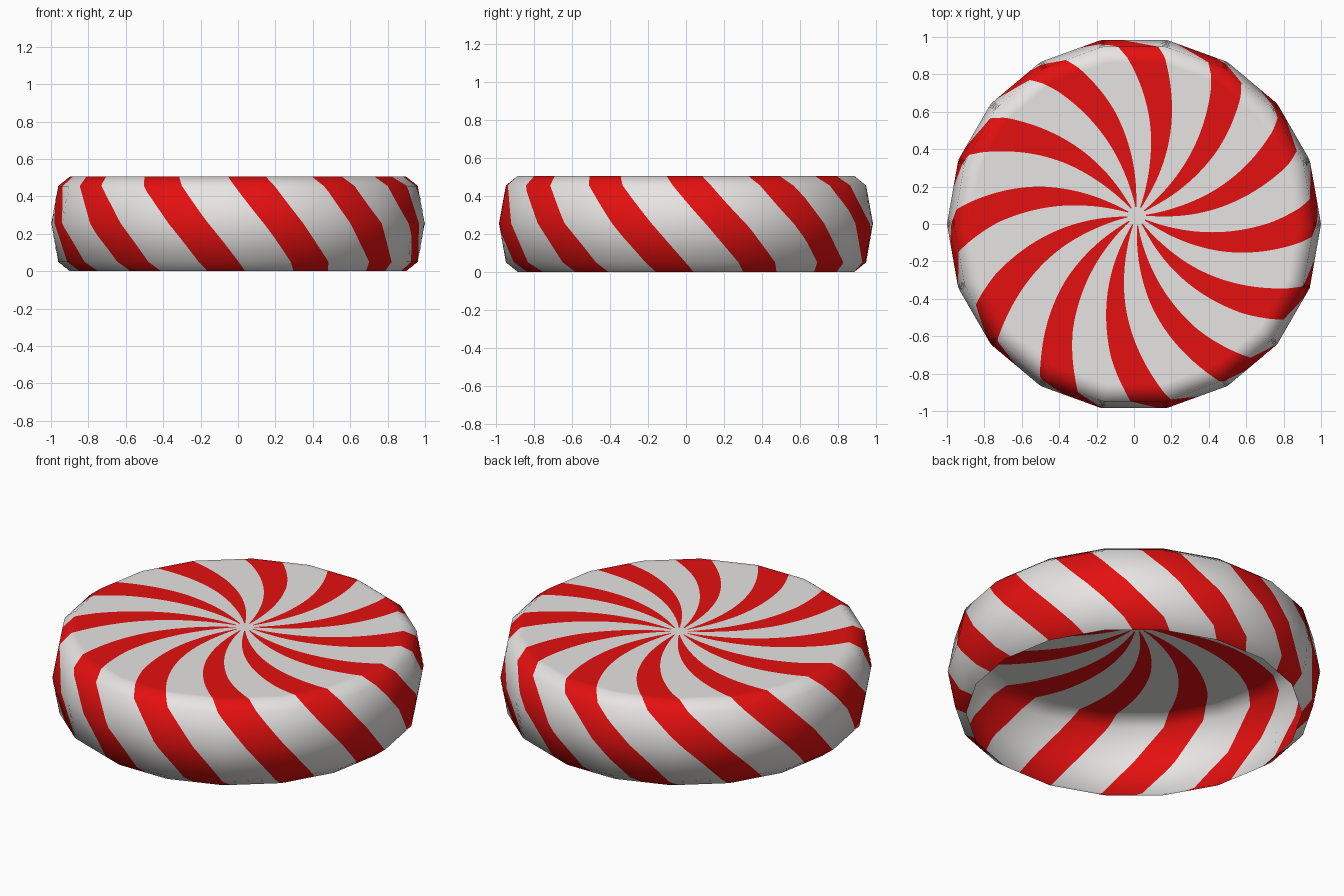
import bpy, math
from mathutils import Vector

if "Cube" in bpy.data.objects:
    bpy.data.objects.remove(bpy.data.objects["Cube"])

SIDES, STRIPES = 18, 12
RED_COLS, WHITE_COLS = 12, 14
STEP = 360 / STRIPES


def material(name, rgb):
    m = bpy.data.materials.new(name)
    m.diffuse_color = (*rgb, 1)
    m.use_nodes = True
    m.node_tree.nodes["Principled BSDF"].inputs["Base Color"].default_value = m.diffuse_color
    return m


# profile from the top edge down to the open bottom: radius, height, normal
PROFILE = [
    (0.90, 0.505, (0.25, 0.97)),
    (0.963, 0.455, (0.80, 0.60)),
    (1.00, 0.255, (1.0, 0.0)),
    (0.963, 0.05, (0.80, -0.60)),
    (0.90, 0.0, (0.60, -0.80)),
]


def lerp(a, b, t):
    return a + (b - a) * t


# rows: radius, height, normal, stripe centre angle, sine wobble, red share
rows = []
for i in range(33):
    r = lerp(0.05, 0.90, i / 32)
    k = r / 0.9
    share = 0.43 - 0.2 * math.exp(-(r - 0.05) / 0.08)
    nr = (0.0, 1.0) if i < 32 else PROFILE[0][2]
    rows.append((r, 0.505, nr, 64 + 29 * r ** 1.25, -3.7 * k, share))
for (r0, z0, n0), (r1, z1, n1) in zip(PROFILE, PROFILE[1:]):
    for i in range(1, 7):
        t = i / 6
        z = lerp(z0, z1, t)
        d = 1 - z / 0.505
        n = (lerp(n0[0], n1[0], t), lerp(n0[1], n1[1], t))
        rows.append((lerp(r0, r1, t), z, n, 89.4 + 26.6 * d, -3.7 * (1 - d), 0.43))


def columns(share):
    """Angles of the grid columns, relative to the first stripe centre."""
    half = STEP * share / 2
    out = []
    for k in range(STRIPES):
        c = k * STEP
        out += [c + lerp(-half, half, j / RED_COLS) for j in range(RED_COLS)]
        out += [c + lerp(half, STEP - half, j / WHITE_COLS) for j in range(WHITE_COLS)]
    return out


PER = RED_COLS + WHITE_COLS
COLS = PER * STRIPES
OFFSET = Vector((0.015, 0.045, 0))       # the swirl starts slightly off centre
verts, normals = [], []
for r, z, n, base, wobble, share in rows:
    for a in columns(share):
        deg = base + a
        deg += wobble * math.sin(math.radians(deg))
        th = math.radians(deg)
        # clamp the circle to an 18-sided outline
        seg = 360 / SIDES
        local = math.radians(deg % seg - seg / 2)
        rad = r * math.cos(math.pi / SIDES) / math.cos(local)
        p = Vector((rad * math.cos(th), rad * math.sin(th), z))
        verts.append(p + OFFSET * max(0, 1 - r / 0.9))
        normals.append(Vector((n[0] * math.cos(th), n[0] * math.sin(th), n[1])).normalized())
centre = len(verts)
verts.append(Vector((OFFSET.x, OFFSET.y, 0.505)))
normals.append(Vector((0, 0, 1)))

# shell faces, red on the stripe columns
faces, colours = [], []
for j in range(COLS):
    faces.append((centre, j, (j + 1) % COLS))
    colours.append(0)
for i in range(len(rows) - 1):
    for j in range(COLS):
        k = (j + 1) % COLS
        a, b = i * COLS, (i + 1) * COLS
        faces.append((a + j, b + j, b + k, a + k))
        colours.append(1 if j % PER < RED_COLS else 0)

mesh = bpy.data.meshes.new("candy_shell")
mesh.from_pydata(verts, [], faces)
mesh.materials.append(material("white sugar", (0.80, 0.78, 0.77)))
mesh.materials.append(material("red stripe", (0.78, 0.005, 0.005)))
for poly, c in zip(mesh.polygons, colours):
    poly.material_index = c
    poly.use_smooth = True
mesh.update()
mesh.normals_split_custom_set_from_vertices(normals)

shell = bpy.data.objects.new("candy_shell", mesh)
bpy.context.collection.objects.link(shell)
